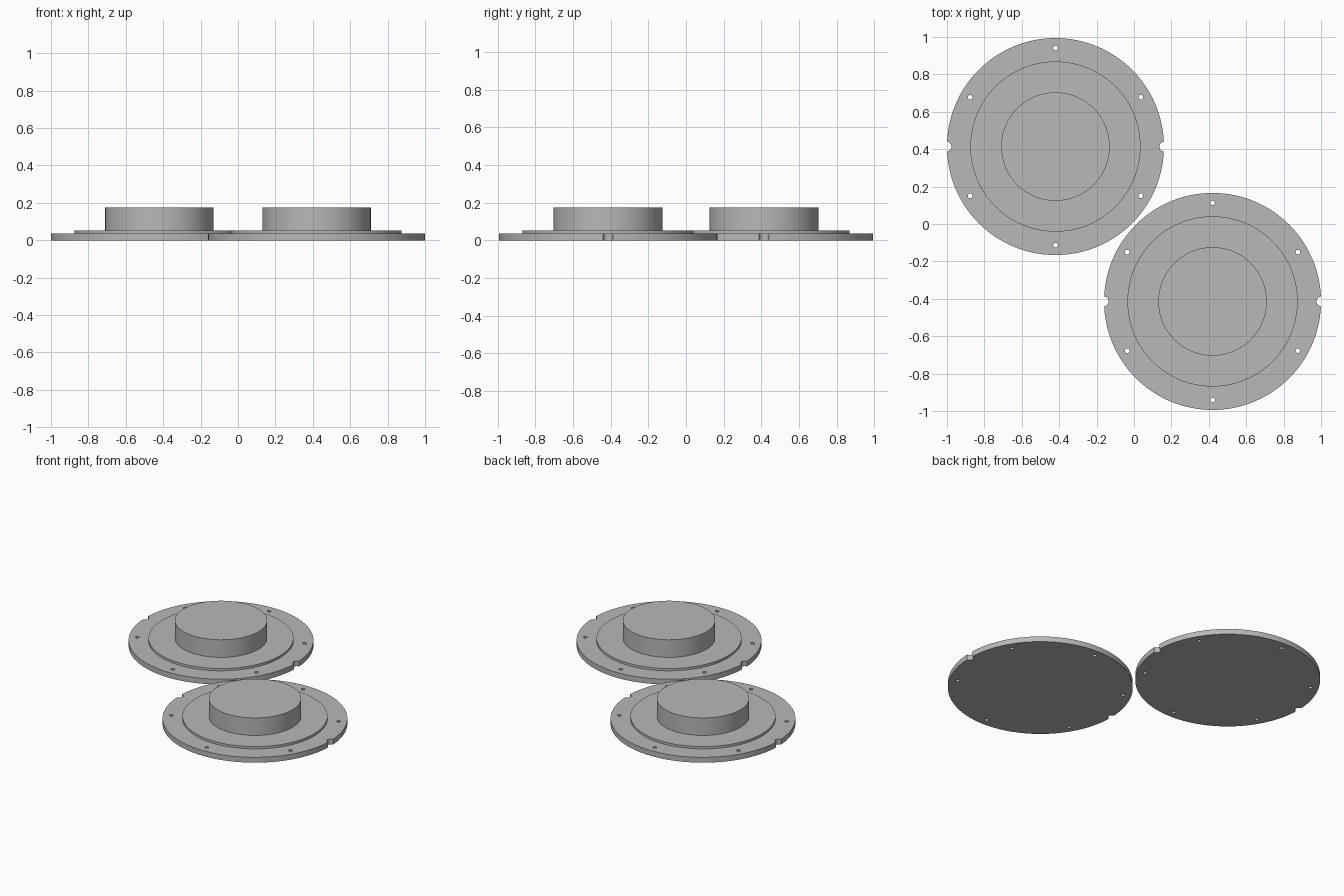
import bpy, bmesh, math
from mathutils import Matrix

if "Cube" in bpy.data.objects:
    bpy.data.objects.remove(bpy.data.objects["Cube"])

FLANGE_R, STEP_R, HUB_R = 0.58, 0.455, 0.29
FLANGE_Z, STEP_Z, HUB_Z = 0.037, 0.053, 0.175

grey = bpy.data.materials.new("light_grey")
grey.diffuse_color = (0.48, 0.48, 0.48, 1)
grey.use_nodes = True
grey.node_tree.nodes["Principled BSDF"].inputs["Base Color"].default_value = grey.diffuse_color


def make_object(name, bm):
    bmesh.ops.recalc_face_normals(bm, faces=bm.faces)
    mesh = bpy.data.meshes.new(name)
    bm.to_mesh(mesh)
    bm.free()
    mesh.materials.append(grey)
    obj = bpy.data.objects.new(name, mesh)
    bpy.context.collection.objects.link(obj)
    return obj


def turned_body(name, profile, segments=128):
    """Solid of revolution from (radius, height) points, closed by flat caps."""
    bm = bmesh.new()
    rings = []
    for r, z in profile:
        rings.append([bm.verts.new((r * math.cos(2 * math.pi * i / segments),
                                    r * math.sin(2 * math.pi * i / segments), z))
                      for i in range(segments)])
    for low, high in zip(rings, rings[1:]):
        for i in range(segments):
            j = (i + 1) % segments
            bm.faces.new((low[i], low[j], high[j], high[i]))
    bm.faces.new(rings[0])
    bm.faces.new(rings[-1])
    return make_object(name, bm)


def hole_cutters():
    """Six bolt holes and two rim notches as one set of pins."""
    bm = bmesh.new()
    pins = [(0.527, math.radians(30 + 60 * k), 0.0125) for k in range(6)]
    pins += [(FLANGE_R + 0.003, math.pi * k, 0.027) for k in range(2)]
    for dist, angle, r in pins:
        place = Matrix.Translation((dist * math.cos(angle), dist * math.sin(angle), 0.02))
        bmesh.ops.create_cone(bm, cap_ends=True, segments=24, radius1=r, radius2=r,
                              depth=0.1, matrix=place)
    return make_object("hole_cutters", bm)


# Stepped cap: flange, raised step and hub turned as one piece
cap = turned_body("flanged_cap_back_left", [
    (FLANGE_R, 0), (FLANGE_R, FLANGE_Z), (STEP_R, FLANGE_Z),
    (STEP_R, STEP_Z), (HUB_R, STEP_Z), (HUB_R, HUB_Z)])

# Bolt holes and rim notches
cutters = hole_cutters()
cut = cap.modifiers.new("holes", 'BOOLEAN')
cut.operation = 'DIFFERENCE'
cut.solver = 'EXACT'
cut.object = cutters
bpy.context.view_layer.objects.active = cap
cap.select_set(True)
bpy.ops.object.modifier_apply(modifier=cut.name)
bpy.data.objects.remove(cutters, do_unlink=True)
bpy.ops.object.shade_smooth_by_angle(angle=math.radians(30))
cap.location = (-0.42, 0.414, 0)

# Matching second cap, diagonally opposite
second = cap.copy()
second.data = cap.data.copy()
second.name = "flanged_cap_front_right"
second.location = (0.42, -0.414, 0)
bpy.context.collection.objects.link(second)
